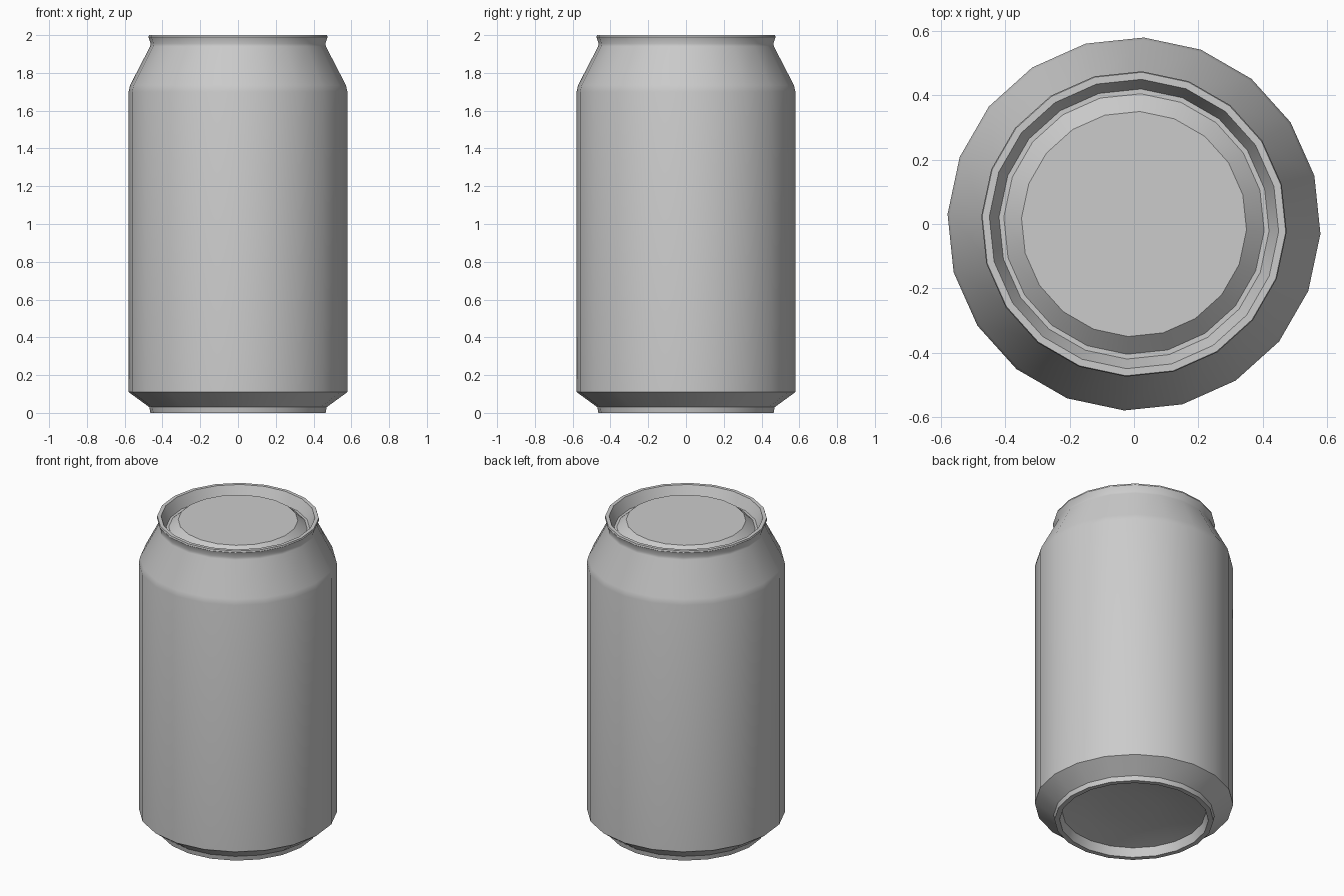
import bpy
import bmesh
import math

SIDES = 20
TURN = math.radians(-3)

cube = bpy.data.objects.get("Cube")
if cube:
    bpy.data.objects.remove(cube, do_unlink=True)

# Plain metal colour
metal = bpy.data.materials.new("light grey metal")
metal.use_nodes = True
metal.diffuse_color = (0.6, 0.6, 0.6, 1)
metal.node_tree.nodes["Principled BSDF"].inputs["Base Color"].default_value = (0.6, 0.6, 0.6, 1)


def lathe(name, profile, cap=False):
    """Turn a profile of (radius, height), ordered bottom outside to top inside."""
    bm = bmesh.new()
    rings = []
    for r, z in profile:
        angles = [TURN + math.tau * i / SIDES for i in range(SIDES)]
        rings.append([bm.verts.new((r * math.cos(a), r * math.sin(a), z)) for a in angles])
    for low, high in zip(rings, rings[1:]):
        for i in range(SIDES):
            j = (i + 1) % SIDES
            bm.faces.new((low[i], low[j], high[j], high[i]))
    if cap:
        bm.faces.new(rings[-1])
    mesh = bpy.data.meshes.new(name)
    bm.to_mesh(mesh)
    bm.free()
    mesh.materials.append(metal)
    obj = bpy.data.objects.new(name, mesh)
    bpy.context.collection.objects.link(obj)
    bpy.ops.object.select_all(action="DESELECT")
    obj.select_set(True)
    bpy.context.view_layer.objects.active = obj
    bpy.ops.object.shade_smooth_by_angle(angle=math.radians(38))
    return obj


# Body: lower chamfer, straight wall, shoulder and neck
lathe("can_body", [(0.47, 0.03), (0.58, 0.11), (0.58, 1.70), (0.572, 1.735),
                   (0.466, 1.94), (0.463, 1.955), (0.475, 1.99)])

# Lid: rolled rim, groove and raised centre panel
lathe("can_lid", [(0.475, 1.99), (0.472, 2.0), (0.45, 2.0), (0.42, 1.93),
                  (0.405, 1.93), (0.35, 1.98)], cap=True)

# Base: foot ring around a shallow hollow dome
base = lathe("can_base", [(0.47, 0.03), (0.465, 0), (0.435, 0), (0.42, 0.055),
                          (0.30, 0.08), (0.15, 0.095)], cap=True)
base.data.flip_normals()
